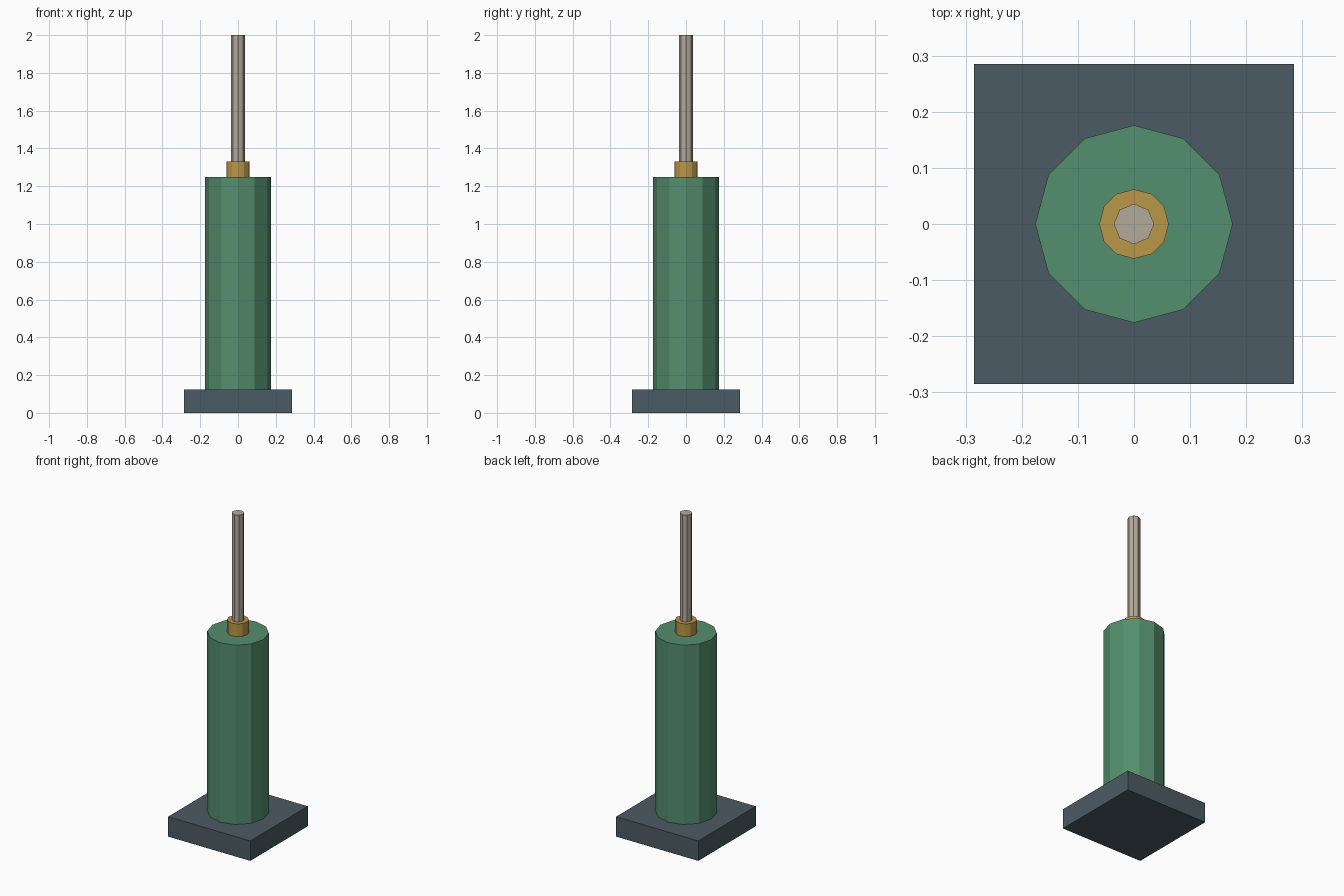
import bpy
import math

if "Cube" in bpy.data.objects:
    bpy.data.objects.remove(bpy.data.objects["Cube"])


def material(name, rgb):
    """Flat colour from sRGB 0-255 values, stored as linear."""
    def lin(c):
        c /= 255
        return c / 12.92 if c <= 0.04045 else ((c + 0.055) / 1.055) ** 2.4
    m = bpy.data.materials.new(name)
    m.diffuse_color = (*[lin(c) for c in rgb], 1)
    m.use_nodes = True
    m.node_tree.nodes["Principled BSDF"].inputs["Base Color"].default_value = m.diffuse_color
    return m


def cylinder(name, sides, radius, z0, z1, mat):
    """Upright faceted cylinder with corners on the x and y axes."""
    bpy.ops.mesh.primitive_cylinder_add(
        vertices=sides, radius=radius, depth=z1 - z0,
        location=(0, 0, (z0 + z1) / 2))
    ob = bpy.context.object
    ob.name = name
    ob.data.materials.append(mat)
    return ob


slate = material("slate", (76, 91, 99))
green = material("green", (84, 142, 109))
brass = material("brass", (186, 151, 72))
steel = material("warm_steel", (180, 170, 152))

# Square foot plate
bpy.ops.mesh.primitive_cube_add(size=1, location=(0, 0, 0.0625))
base = bpy.context.object
base.name = "base_plate"
base.scale = (0.57, 0.57, 0.125)
base.data.materials.append(slate)

# Barrel, collar and rod stacked on the plate
cylinder("barrel", 12, 0.176, 0.125, 1.25, green)
cylinder("collar", 12, 0.062, 1.25, 1.33, brass)
cylinder("rod", 8, 0.036, 1.33, 2.0, steel)
